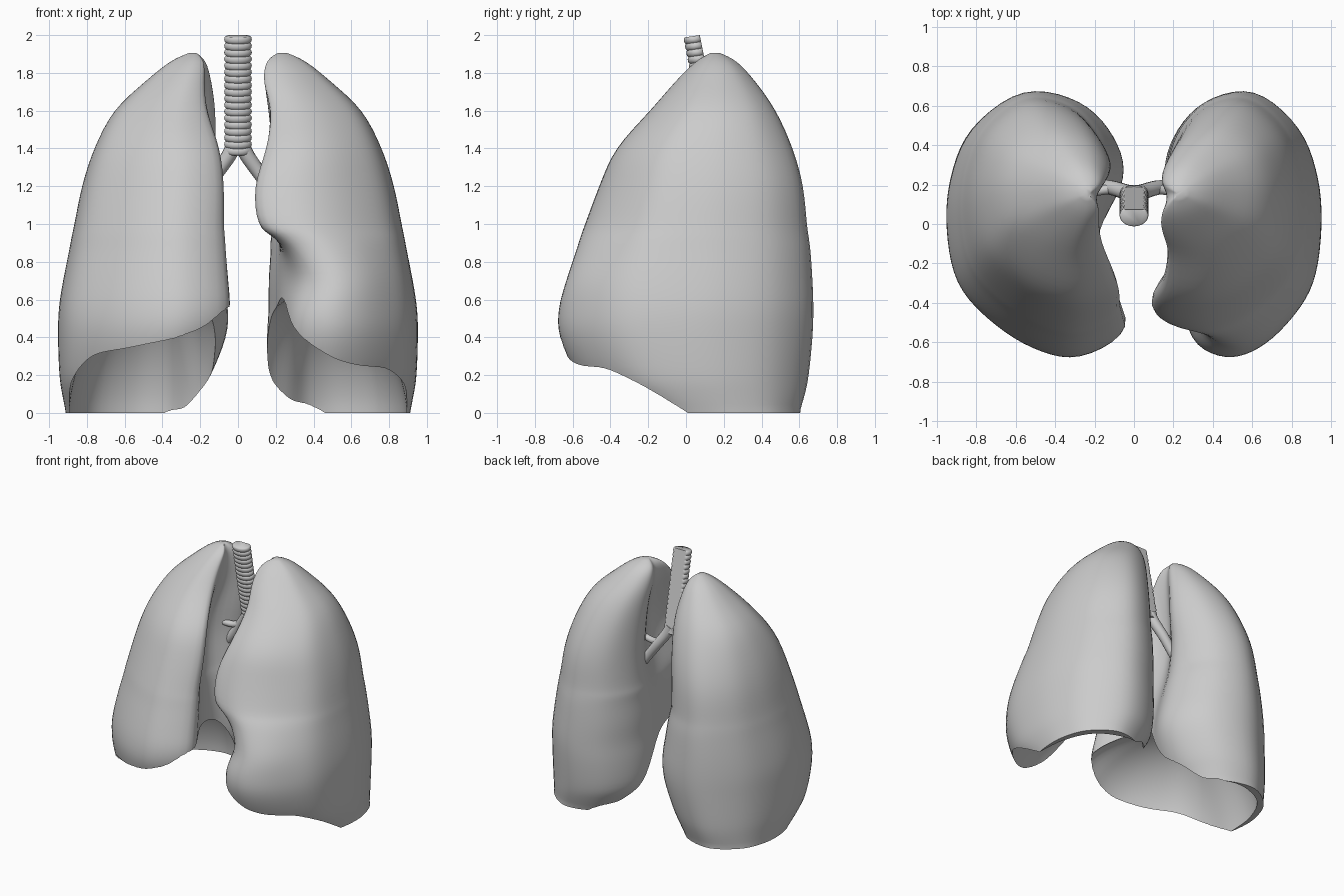
import bpy, bmesh, math
from mathutils import Vector

if "Cube" in bpy.data.objects:
    bpy.data.objects.remove(bpy.data.objects["Cube"])

# Shared lung levels: height, outer x, front y, back y
Z = [0, .1, .2, .4, .55, .7, .85, .93, 1.0, 1.2, 1.4, 1.6, 1.75, 1.86, 1.905]
XO = [.91, .93, .945, .952, .948, .925, .895, .88, .865, .825, .76, .655, .495, .36, .26]
YF = [-.3, -.47, -.58, -.67, -.675, -.635, -.585, -.56, -.535, -.46, -.37, -.19, -.06, .05, .13]
YB = [.60, .63, .65, .67, .675, .67, .66, .65, .64, .62, .565, .475, .37, .27, .18]
# Inner edge of each lung: front border, back border, hollow between them
WHOLE = ([.2, .17, .13, .06, .03, .04, .05, .055, .06, .06, .085, .16, .18, .18, .22],
         [.26, .2, .14, .06, .05, .08, .11, .13, .14, .14, .12, .12, .14, .17, .22],
         [.29, .25, .21, .18, .18, .19, .22, .24, .26, .29, .28, .22, .19, .19, .225])
NOTCHED = ([.32, .3, .29, .29, .3, .35, .28, .19, .095, .075, .14, .17, .135, .15, .21],
           [.3, .22, .16, .15, .16, .16, .17, .17, .18, .19, .18, .16, .14, .15, .21],
           [.32, .25, .2, .2, .2, .2, .21, .22, .24, .29, .28, .22, .17, .17, .215])
# Rim of the hollow underside, anticlockwise from the inner front tip
RIM = [(.03, -.52, .54), (.2, -.65, .42), (.4, -.68, .3), (.62, -.59, .22), (.8, -.45, .14), (.9, -.27, .01),
       (.895, -.03, 0), (.87, .25, 0), (.76, .47, 0), (.55, .57, 0), (.38, .54, 0),
       (.27, .43, .02), (.16, .3, .15), (.12, .12, .36), (.1, -.15, .5)]


def spline(pts, n, closed):
    """Catmull-Rom through pts with n steps per span."""
    m, out = len(pts), []
    for i in range(m if closed else m - 1):
        ids = [i - 1, i, i + 1, i + 2]
        a, b, c, d = [pts[k % m] if closed else pts[min(max(k, 0), m - 1)] for k in ids]
        for s in range(n):
            t = s / n
            out.append(.5 * (2 * b + (c - a) * t + (2 * a - 5 * b + 4 * c - d) * t * t
                             + (3 * b - a - 3 * c + d) * t ** 3))
    if not closed:
        out.append(pts[-1].copy())
    return out


def loft(name, rings, relax=0):
    bm = bmesh.new()
    rows = [[bm.verts.new(p) for p in r] for r in rings]
    n = len(rows[0])
    for a, b in zip(rows, rows[1:]):
        for i in range(n):
            bm.faces.new((a[i], a[(i + 1) % n], b[(i + 1) % n], b[i]))
    bm.faces.new(rows[0][::-1])
    bm.faces.new(rows[-1])
    bmesh.ops.recalc_face_normals(bm, faces=bm.faces)
    for _ in range(relax):
        bmesh.ops.smooth_vert(bm, verts=sum(rows[1:-1], []), factor=.5,
                              use_axis_x=True, use_axis_y=True, use_axis_z=True)
    me = bpy.data.meshes.new(name)
    bm.to_mesh(me)
    bm.free()
    ob = bpy.data.objects.new(name, me)
    bpy.context.collection.objects.link(ob)
    return ob


def smooth(ob, deg):
    bpy.ops.object.select_all(action='DESELECT')
    ob.select_set(True)
    bpy.context.view_layer.objects.active = ob
    bpy.ops.object.shade_smooth_by_angle(angle=math.radians(deg))


def section(tip, z, xo, yf, yb, xf, xb, xh):
    """Lung outline at one height, as if on the +x side."""
    d, w, v = yb - yf, xo - xf, xo - xb
    pts = [(xf, tip), (xf + .26 * w, 0), (xf + .52 * w, .035), (xf + .76 * w, .14),
           (xf + .94 * w, .28), (xo, .48), (xb + .98 * v, .67), (xb + .86 * v, .86),
           (xb + .57 * v, 1), (xb + .25 * v, .96), (xb + .06 * v, .83), (xb, .67),
           (xh, .47), (xh * .7 + xf * .3, .28)]
    return spline([Vector((x, yf + t * d, z)) for x, t in pts], 5, True)


def dome_cutter(side, peak, front):
    """Diaphragm dome rising from the rim to a peak, with a skirt below."""
    pts = [Vector((x, y, z * (front if y < 0 else 1))) for x, y, z in RIM]
    rim = spline(pts, 5, True)
    top = Vector((.42, -.03, peak))
    rings = [[Vector((p.x, p.y, -.3)) for p in rim]]
    for i in range(15):
        r = math.cos(math.pi / 2 * i / 15)
        h = (1 - r * r) ** .62
        rings.append([Vector((top.x + (p.x - top.x) * r, top.y + (p.y - top.y) * r,
                              p.z + (top.z - p.z) * h)) for p in rim])
    return loft("dome_cutter", [[Vector((p.x * side, p.y, p.z)) for p in r] for r in rings])


def lung(name, side, inner, tip, peak, front):
    levels = [section(tip, *v) for v in zip(Z, XO, YF, YB, *inner)]
    columns = [spline(list(c), 4, False) for c in zip(*levels)]
    rings = [[Vector((p.x * side, p.y, p.z)) for p in r] for r in zip(*columns)]
    ob = loft(name, rings, 5)
    dome = dome_cutter(side, peak, front)
    dome.hide_render = True
    mod = ob.modifiers.new("dome", 'BOOLEAN')
    mod.operation, mod.solver, mod.object = 'DIFFERENCE', 'EXACT', dome
    bpy.context.view_layer.update()
    me = bpy.data.meshes.new_from_object(ob.evaluated_get(bpy.context.evaluated_depsgraph_get()))
    ob.modifiers.clear()
    ob.data = me
    bpy.data.objects.remove(dome)
    smooth(ob, 50)


lung("right_lung", -1, WHOLE, .11, .7, 1)
lung("left_lung", 1, NOTCHED, .07, .64, .8)

# Windpipe: ringed tube, flattened at the back and leaning backwards
rings, count, steps = [], 18, 6
for i in range(count * steps + 1):
    f = i / (count * steps)
    bulge = .064 + .009 * abs(math.sin(math.pi * i / steps)) ** .6
    cy, z = .165 - .125 * f, 1.37 + .625 * f
    ring = []
    for k in range(40):
        a = 2 * math.pi * k / 40
        y = min(bulge * .75 * math.sin(a), .033)
        ring.append(Vector((bulge * math.cos(a), cy + y, z + y * .15)))
    rings.append(ring)
smooth(loft("windpipe", rings), 60)


# Airway branches
def tube(name, pts, r0, r1):
    cu = bpy.data.curves.new(name, 'CURVE')
    cu.dimensions, cu.bevel_depth, cu.bevel_resolution = '3D', 1, 5
    cu.use_fill_caps = True
    path = spline([Vector(p) for p in pts], 6, False)
    sp = cu.splines.new('POLY')
    sp.points.add(len(path) - 1)
    for i, p in enumerate(path):
        sp.points[i].co = (*p, 1)
        sp.points[i].radius = r0 + (r1 - r0) * i / (len(path) - 1)
    sp.use_smooth = True
    ob = bpy.data.objects.new(name, cu)
    bpy.context.collection.objects.link(ob)


for s, side in ((-1, "right"), (1, "left")):
    tube(side + "_bronchus", [(s * .02, .155, 1.42), (s * .05, .165, 1.36), (s * .12, .185, 1.26),
                              (s * .2, .19, 1.15), (s * .28, .2, 1.04)], .042, .032)
    tube(side + "_upper_branch", [(s * .1, .18, 1.29), (s * .17, .17, 1.27), (s * .27, .15, 1.28)], .026, .022)
